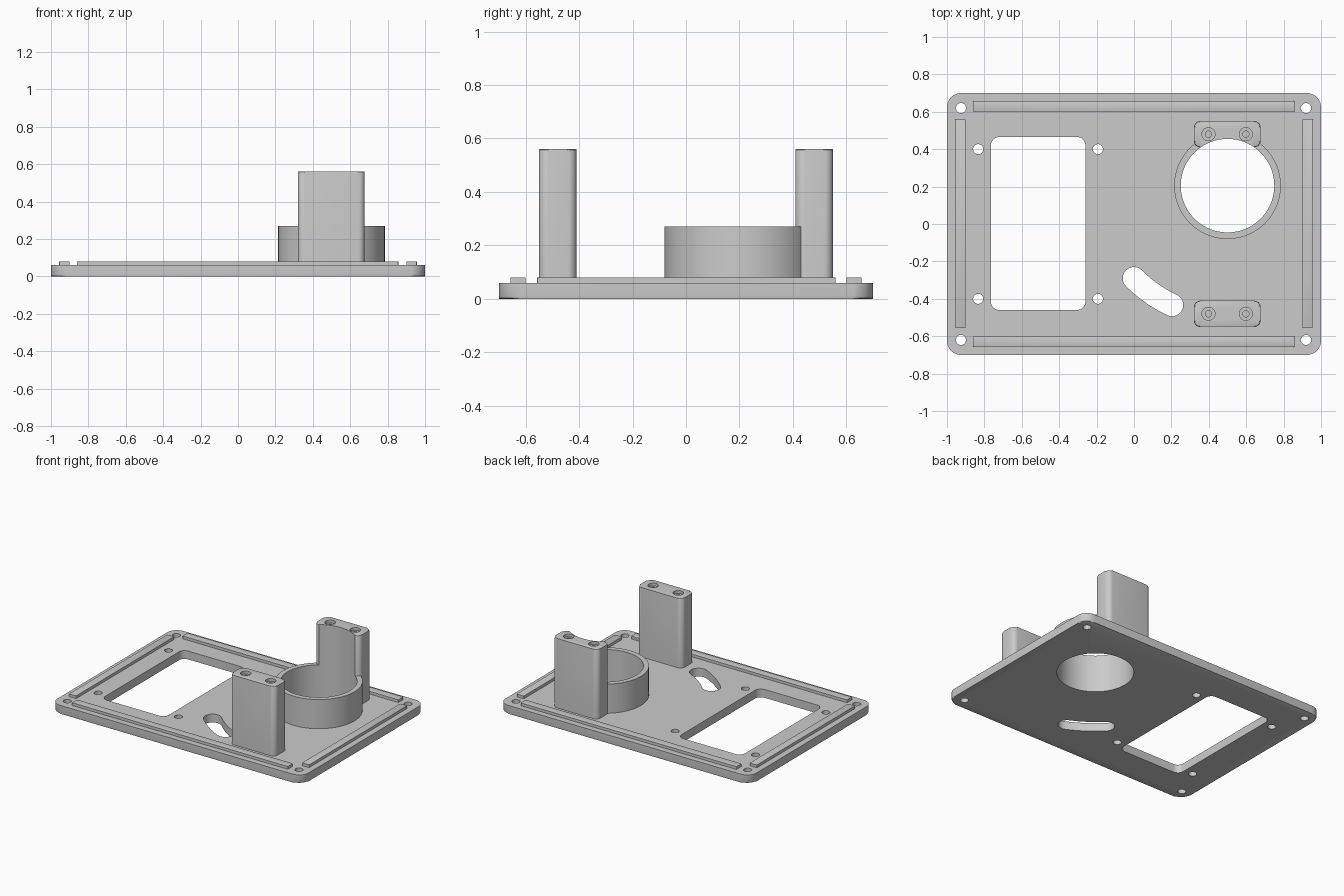
import bpy
import bmesh
from math import cos, sin, pi, radians, atan2, hypot

cube = bpy.data.objects.get("Cube")
if cube:
    bpy.data.objects.remove(cube, do_unlink=True)

grey = bpy.data.materials.new("satin_grey")
grey.use_nodes = True
COLOUR = (0.6, 0.6, 0.6, 1)
grey.diffuse_color = COLOUR
grey.node_tree.nodes["Principled BSDF"].inputs["Base Color"].default_value = COLOUR

PLATE_TOP = 0.06
BORE = (0.5, 0.205)
BORE_RADIUS = 0.25


def arc(centre, radius, start, end, steps):
    """Points along an arc, angles in radians."""
    angles = [start + (end - start) * i / steps for i in range(steps + 1)]
    return [(centre[0] + radius * cos(a), centre[1] + radius * sin(a)) for a in angles]


def circle(centre, radius, steps=32):
    return arc(centre, radius, 0, 2 * pi, steps)[:-1]


def rounded_rect(x0, x1, y0, y1, radius):
    corners = [(x1 - radius, y1 - radius), (x0 + radius, y1 - radius),
               (x0 + radius, y0 + radius), (x1 - radius, y0 + radius)]
    points = []
    for i, corner in enumerate(corners):
        points += arc(corner, radius, i * pi / 2, (i + 1) * pi / 2, 8)
    return points


def curved_slot(centre, radius, half_width, start, end):
    """Round-ended slot that follows an arc around a centre."""
    def end_cap(angle, turn):
        tip = (centre[0] + radius * cos(angle), centre[1] + radius * sin(angle))
        return arc(tip, half_width, angle + turn, angle + turn + pi, 12)
    outer = arc(centre, radius + half_width, start, end, 12)
    inner = arc(centre, radius - half_width, end, start, 12)
    return outer[:-1] + end_cap(end, 0)[:-1] + inner[:-1] + end_cap(start, pi)[:-1]


def prism(name, outline, z0, z1, bevel_top=0, bevel_bottom=0):
    """Extrude an outline upwards, softening the chosen rims."""
    bm = bmesh.new()
    low = [bm.verts.new((x, y, z0)) for x, y in outline]
    high = [bm.verts.new((x, y, z1)) for x, y in outline]
    bottom = bm.faces.new(low[::-1])
    top = bm.faces.new(high)
    count = len(outline)
    for i in range(count):
        j = (i + 1) % count
        bm.faces.new((low[i], low[j], high[j], high[i]))
    for rim, size in ((list(top.edges), bevel_top), (list(bottom.edges), bevel_bottom)):
        if size:
            bmesh.ops.bevel(bm, geom=rim, offset=size, segments=2, profile=0.5,
                            affect='EDGES')
    bmesh.ops.recalc_face_normals(bm, faces=bm.faces)
    mesh = bpy.data.meshes.new(name)
    bm.to_mesh(mesh)
    bm.free()
    mesh.materials.append(grey)
    obj = bpy.data.objects.new(name, mesh)
    bpy.context.collection.objects.link(obj)
    return obj


def cut(obj, outline, z0, z1):
    """Remove a prism-shaped volume from an object."""
    cutter = prism("cutter", outline, z0, z1)
    cutter.hide_render = True
    mod = obj.modifiers.new("cut", 'BOOLEAN')
    mod.operation = 'DIFFERENCE'
    mod.solver = 'EXACT'
    mod.object = cutter
    bpy.context.view_layer.objects.active = obj
    bpy.ops.object.modifier_apply(modifier=mod.name)
    bpy.data.objects.remove(cutter, do_unlink=True)


parts = []
bore = circle(BORE, BORE_RADIUS, 96)

# Base plate with its openings
plate = prism("base_plate", rounded_rect(-1, 1, -0.7, 0.7, 0.075), 0, PLATE_TOP,
              bevel_bottom=0.008)
openings = [rounded_rect(-0.765, -0.26, -0.46, 0.465, 0.045), bore]
slot_ends = [(0, -0.29), (0.205, -0.43)]
angles = [atan2(y - BORE[1], x - BORE[0]) for x, y in slot_ends]
slot_radius = hypot(slot_ends[0][0] - BORE[0], slot_ends[0][1] - BORE[1])
openings.append(curved_slot(BORE, slot_radius, 0.06, *angles))
for side in (-1, 1):
    openings += [circle((x, side * 0.62), 0.027) for x in (-0.925, 0.92)]
    openings += [circle((x, side * 0.4), 0.027) for x in (-0.833, -0.193)]
for outline in openings:
    cut(plate, outline, -0.1, 0.2)
parts.append(plate)

# Raised locating ridges along the four edges
for side, ends, flanks in ((-1, "front", "right"), (1, "back", "left")):
    y0, y1 = sorted((side * 0.6, side * 0.657))
    x0, x1 = sorted((side * 0.9, side * 0.956))
    parts.append(prism(ends + "_ridge", rounded_rect(-0.862, 0.857, y0, y1, 0.004),
                       PLATE_TOP, 0.08, 0.005))
    parts.append(prism(flanks + "_ridge", rounded_rect(x0, x1, -0.557, 0.56, 0.004),
                       PLATE_TOP, 0.08, 0.005))

# Round collar around the bore
collar = prism("collar", circle(BORE, 0.285, 96), PLATE_TOP, 0.27, 0.007)
cut(collar, bore, 0, 0.4)
parts.append(collar)

# Two mounting posts, the back one scooped by the bore
POST_TOP = 0.56
for name, y in (("front_post", -0.48), ("back_post", 0.48)):
    post = prism(name, rounded_rect(0.32, 0.677, y - 0.07, y + 0.07, 0.035),
                 PLATE_TOP, POST_TOP, 0.008)
    if y > 0:
        cut(post, bore, 0, 0.8)
    for x in (0.398, 0.598):
        cut(post, circle((x, y), 0.035), POST_TOP - 0.02, 0.7)
        cut(post, circle((x, y), 0.017, 24), POST_TOP - 0.12, 0.7)
    parts.append(post)

# Smooth shading on the rounded walls only
bpy.ops.object.select_all(action='DESELECT')
for obj in parts:
    obj.select_set(True)
bpy.context.view_layer.objects.active = plate
bpy.ops.object.shade_smooth_by_angle(angle=radians(30))
